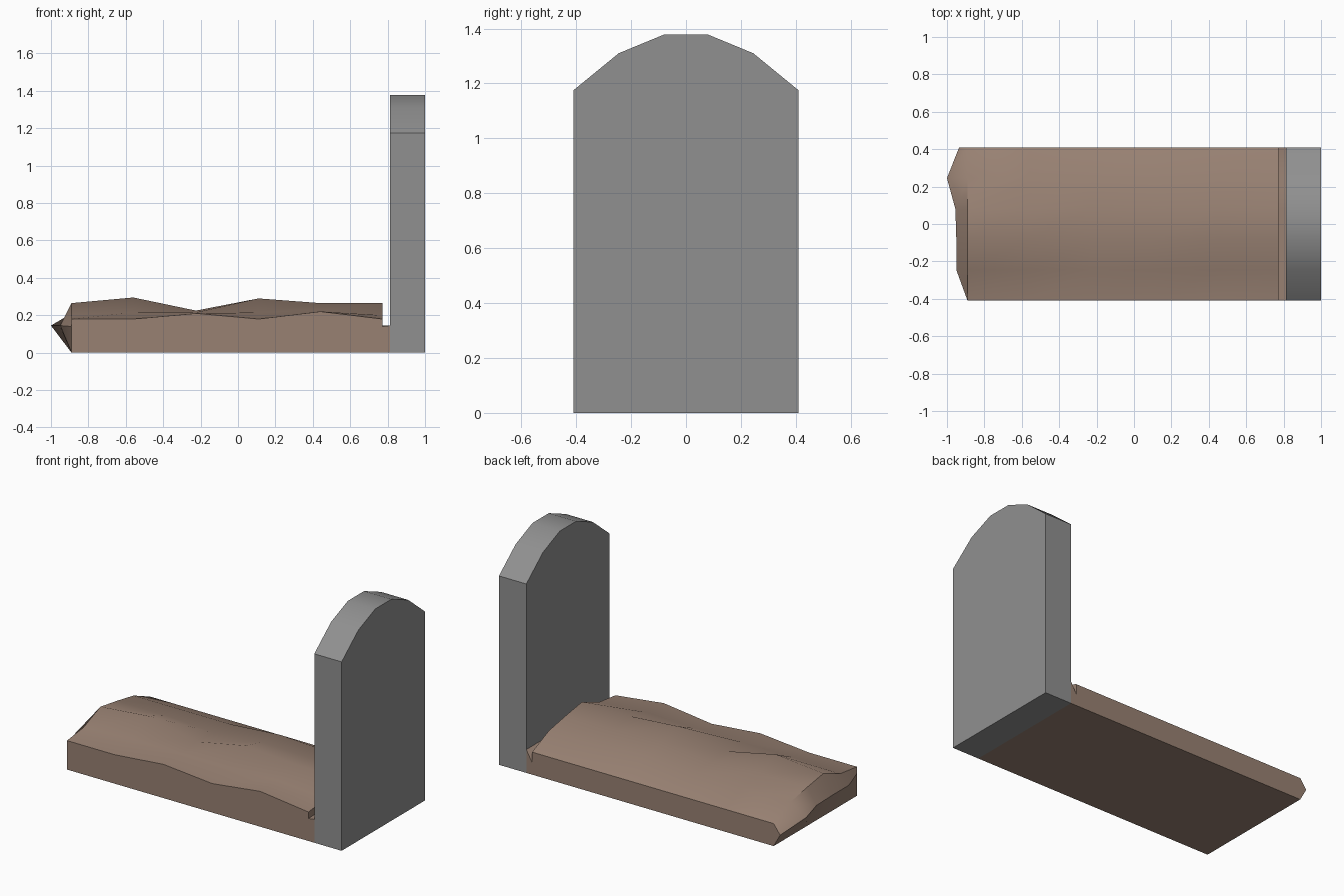
import bpy, bmesh, math

if "Cube" in bpy.data.objects:
    bpy.data.objects.remove(bpy.data.objects["Cube"])


def loft(name, sections, angle, color):
    """Skin a row of equal-length closed sections and cap both ends."""
    bm = bmesh.new()
    rings = [[bm.verts.new(p) for p in s] for s in sections]
    n = len(rings[0])
    for a, b in zip(rings, rings[1:]):
        for i in range(n):
            j = (i + 1) % n
            bm.faces.new((a[i], a[j], b[j], b[i]))
    bm.faces.new(rings[0])
    bm.faces.new(rings[-1])
    bmesh.ops.recalc_face_normals(bm, faces=bm.faces)
    mesh = bpy.data.meshes.new(name)
    bm.to_mesh(mesh)
    bm.free()
    obj = bpy.data.objects.new(name, mesh)
    bpy.context.collection.objects.link(obj)
    mat = bpy.data.materials.new(name + "_material")
    mat.diffuse_color = color
    mat.use_nodes = True
    mat.node_tree.nodes["Principled BSDF"].inputs["Base Color"].default_value = mat.diffuse_color
    mesh.materials.append(mat)
    bpy.ops.object.select_all(action='DESELECT')
    obj.select_set(True)
    bpy.context.view_layer.objects.active = obj
    bpy.ops.object.shade_smooth_by_angle(angle=math.radians(angle))
    return obj


# Headstone: dark grey slab with a faceted arched top
half = [(0.41, 0), (0.41, 1.175), (0.245, 1.31), (0.08, 1.378)]
outline = half + [(-y, z) for y, z in reversed(half)]
loft("headstone", [[(x, y, z) for y, z in outline] for x in (0.812, 1.0)],
     30, (0.28, 0.28, 0.28, 1))

# Earth mound: uneven lengthwise sections, each
# (y, foot x, lower foot z, lower head z, heights along the top)
stations = [-0.89, -0.56, -0.225, 0.11, 0.44, 0.772]
rows = [
    (-0.41, -0.89, 0.14, 0.14, [0.18, 0.18, 0.21, 0.18, 0.22, 0.18]),
    (-0.245, -0.95, 0.145, 0.145, [0.20, 0.215, 0.215, 0.215, 0.225, 0.20]),
    (-0.08, -0.95, 0.145, 0.145, [0.265, 0.295, 0.225, 0.29, 0.265, 0.265]),
    (0.08, -0.955, 0.145, 0.145, [0.24, 0.24, 0.22, 0.25, 0.24, 0.24]),
    (0.245, -1.0, 0.145, 0.145, [0.21, 0.21, 0.21, 0.235, 0.22, 0.21]),
    (0.41, -0.935, 0.08, 0.075, [0.14] * 6),
]
sections = []
for y, foot_x, foot_z, head_z, tops in rows:
    section = [(-0.89, y, 0), (foot_x, y, foot_z)]
    section += [(x, y, z) for x, z in zip(stations, tops)]
    section += [(0.772, y, head_z), (0.812, y, 0.145), (0.812, y, 0)]
    sections.append(section)
loft("earth_mound", sections, 42, (0.315, 0.22, 0.17, 1))
